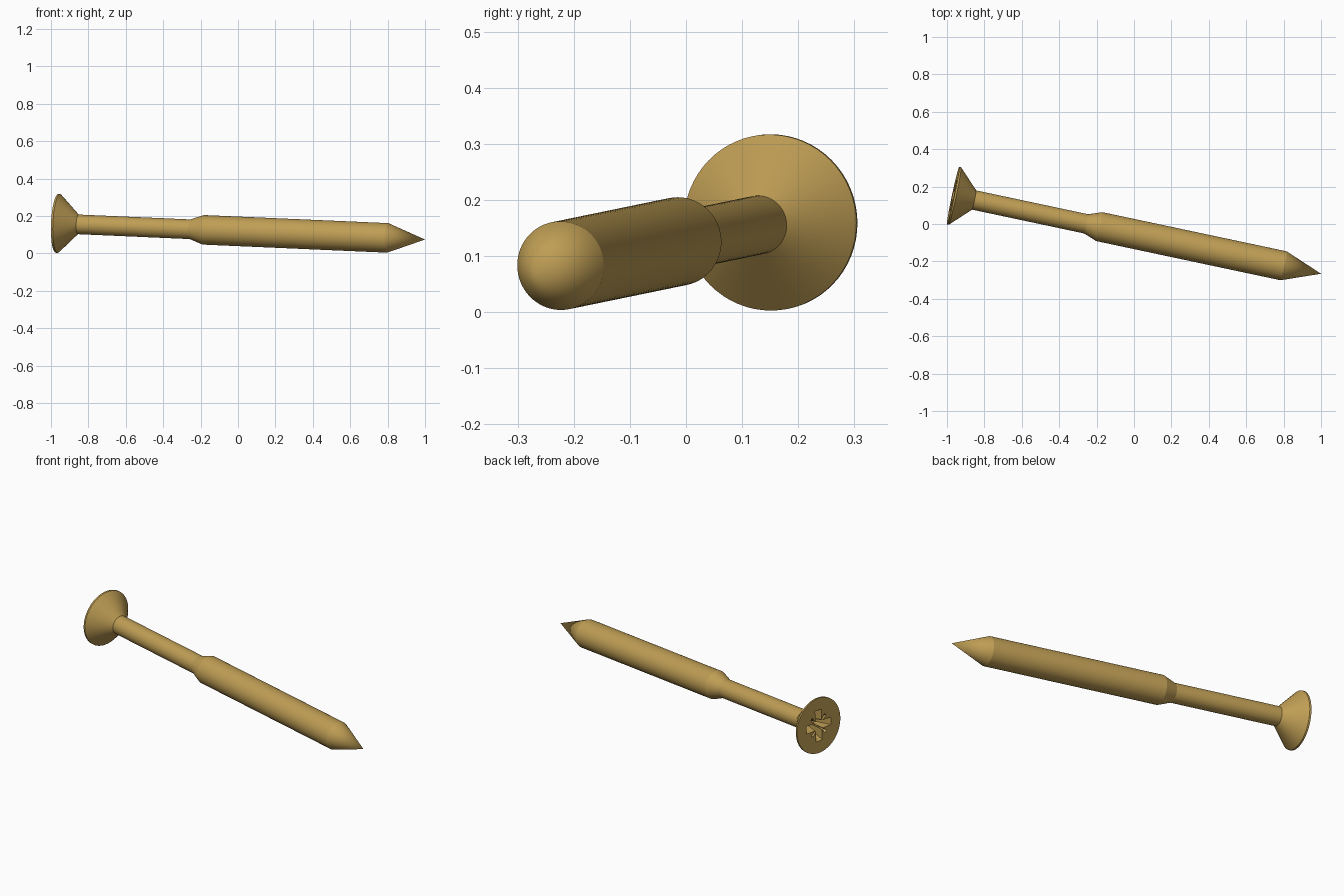
import bpy, bmesh, math
from mathutils import Matrix, Vector

if "Cube" in bpy.data.objects:
    bpy.data.objects.remove(bpy.data.objects["Cube"])

SEGMENTS = 64
HEAD = Vector((-0.967, 0.152, 0.16))
TIP = Vector((1.0, -0.266, 0.074))
axis = TIP - HEAD
LENGTH = axis.length

# One brass finish
brass = bpy.data.materials.new("brass")
brass.use_nodes = True
colour = (0.52, 0.34, 0.09, 1)
brass.diffuse_color = colour
brass.node_tree.nodes["Principled BSDF"].inputs["Base Color"].default_value = colour

# Frame with z along the screw, x level across the head
z = axis.normalized()
x = Vector((0, 0, 1)).cross(z).normalized()
y = z.cross(x)
frame = Matrix((x, y, z)).transposed().to_4x4()
frame.translation = HEAD


def make_object(name, bm):
    bmesh.ops.recalc_face_normals(bm, faces=bm.faces)
    mesh = bpy.data.meshes.new(name)
    bm.to_mesh(mesh)
    bm.free()
    mesh.materials.append(brass)
    obj = bpy.data.objects.new(name, mesh)
    bpy.context.collection.objects.link(obj)
    obj.matrix_world = frame
    return obj


def skin(bm, lower, upper):
    for i in range(len(lower)):
        j = (i + 1) % len(lower)
        bm.faces.new((lower[i], lower[j], upper[j], upper[i]))


# Screw: radius and distance from the head face
profile = [(0.157, 0), (0.157, 0.010), (0.0525, 0.115), (0.0525, 0.728),
           (0.079, 0.80), (0.079, 1.808)]
bm = bmesh.new()
rings = []
for radius, dist in profile:
    angles = [math.tau * i / SEGMENTS for i in range(SEGMENTS)]
    rings.append([bm.verts.new((radius * math.cos(a), radius * math.sin(a), dist))
                  for a in angles])
for lower, upper in zip(rings, rings[1:]):
    skin(bm, lower, upper)
bm.faces.new(rings[0])
tip = bm.verts.new((0, 0, LENGTH))
for i in range(SEGMENTS):
    bm.faces.new((rings[-1][i], rings[-1][(i + 1) % SEGMENTS], tip))
screw = make_object("countersunk_screw", bm)

# Drive recess: tapered cross with a thin diagonal slit between the arms
ARM, HALF, SLIT, THIN = 0.088, 0.022, 0.05, 0.006
quarter = [(ARM, -HALF), (ARM, HALF), (HALF + THIN, HALF),
           (SLIT + THIN, SLIT - THIN), (SLIT - THIN, SLIT + THIN), (HALF, HALF + THIN)]
outline = []
for turn in range(4):
    spin = Matrix.Rotation(turn * math.pi / 2, 3, 'Z')
    outline += [spin @ Vector((u, v, 0)) for u, v in quarter]


def recess_ring(scale, depth):
    return [bm.verts.new((p.x * scale, p.y * scale, depth)) for p in outline]


bm = bmesh.new()
outer = recess_ring(1.1, -0.015)
inner = recess_ring(0.45, 0.085)
skin(bm, outer, inner)
bm.faces.new(outer)
bm.faces.new(inner)
cutter = make_object("drive_recess_cutter", bm)
cutter.hide_render = True

cut = screw.modifiers.new("drive_recess", 'BOOLEAN')
cut.operation = 'DIFFERENCE'
cut.solver = 'EXACT'
cut.object = cutter

bpy.ops.object.select_all(action='DESELECT')
screw.select_set(True)
bpy.context.view_layer.objects.active = screw
bpy.ops.object.modifier_apply(modifier=cut.name)
bpy.data.objects.remove(cutter)

# Round surfaces smooth, every step in the profile crisp
bpy.ops.object.shade_smooth_by_angle(angle=math.radians(15))
